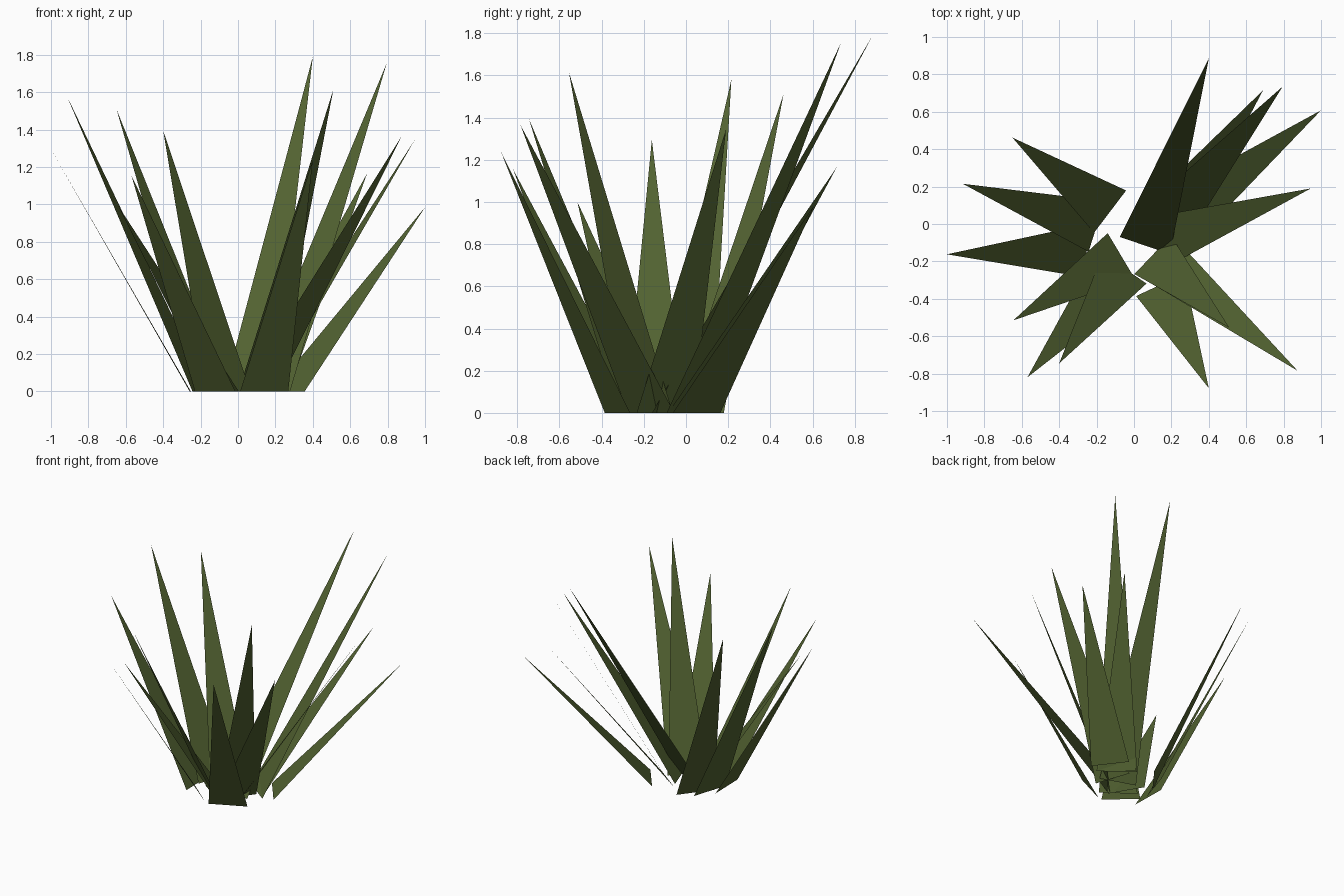
import bpy
from mathutils import Vector

cube = bpy.data.objects.get("Cube")
if cube:
    bpy.data.objects.remove(cube, do_unlink=True)

# One flat leaf colour
leaf = bpy.data.materials.new("dark_leaf_green")
leaf.use_nodes = True
colour = (0.085, 0.123, 0.031, 1)
leaf.diffuse_color = colour
bsdf = leaf.node_tree.nodes["Principled BSDF"]
bsdf.inputs["Base Color"].default_value = colour
bsdf.inputs["Roughness"].default_value = 0.9

HALF_WIDTH = 0.142


def add_blade(name, root, tip):
    """Flat pointed leaf whose ground edge is square to its lean."""
    root, tip = Vector((*root, 0)), Vector(tip)
    lean = Vector((tip.x - root.x, tip.y - root.y, 0))
    side = lean.normalized().cross(Vector((0, 0, 1))) * HALF_WIDTH
    mesh = bpy.data.meshes.new(name)
    # Wound so the upper, inner side is the front face
    mesh.from_pydata([root + side, tip, root - side], [], [(0, 1, 2)])
    mesh.materials.append(leaf)
    obj = bpy.data.objects.new(name, mesh)
    bpy.context.collection.objects.link(obj)


# Root centre (x, y) and tip (x, y, z) of each leaf
blades = {
    "back_tall": ((0.058, -0.115), (0.40, 0.885, 1.79)),
    "back_left_tall": ((0.17, 0.0), (0.795, 0.735, 1.755)),
    "back_left_short": ((0.155, 0.0), (0.69, 0.715, 1.165)),
    "left_low": ((0.27, 0.05), (1.0, 0.608, 0.985)),
    "left_mid": ((0.12, -0.10), (0.945, 0.19, 1.345)),
    "front_left_low": ((0.11, -0.165), (0.875, -0.785, 1.365)),
    "front_left_tall": ((0.10, -0.165), (0.51, -0.555, 1.615)),
    "front_mid": ((0.14, -0.325), (0.40, -0.878, 1.24)),
    "front_right_low": ((-0.122, -0.293), (-0.57, -0.82, 1.155)),
    "front_right_tall": ((-0.05, -0.238), (-0.40, -0.745, 1.395)),
    "right_short": ((-0.068, -0.171), (-0.645, -0.515, 1.0)),
    "right_mid": ((-0.255, -0.145), (-1.0, -0.162, 1.295)),
    "right_tall": ((-0.20, -0.013), (-0.915, 0.215, 1.58)),
    "back_right_tall": ((-0.128, 0.066), (-0.65, 0.462, 1.51)),
}
for name, (root, tip) in blades.items():
    add_blade(name + "_leaf", root, tip)
